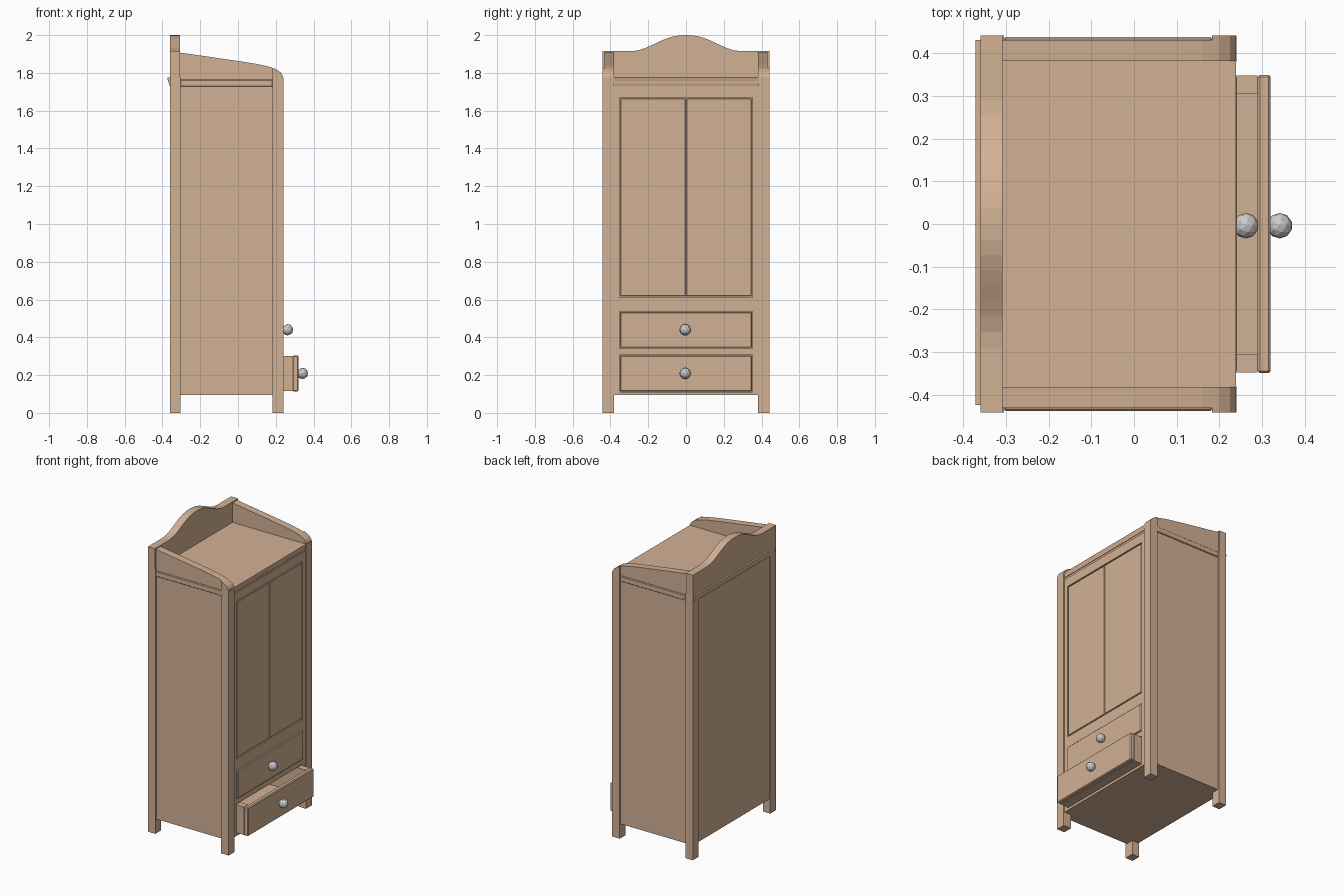
import bpy, bmesh, math

if "Cube" in bpy.data.objects:
    bpy.data.objects.remove(bpy.data.objects["Cube"])

wood = bpy.data.materials.new("wood")
wood.diffuse_color = (0.65, 0.44, 0.30, 1)
wood.use_nodes = True
wood.node_tree.nodes["Principled BSDF"].inputs["Base Color"].default_value = wood.diffuse_color


def finish(name, bm, mat=wood):
    bmesh.ops.recalc_face_normals(bm, faces=bm.faces)
    me = bpy.data.meshes.new(name)
    bm.to_mesh(me)
    bm.free()
    ob = bpy.data.objects.new(name, me)
    bpy.context.collection.objects.link(ob)
    if mat:
        me.materials.append(mat)
    return ob


def box(name, x, y, z, bevel=0):
    bm = bmesh.new()
    bmesh.ops.create_cube(bm, size=1)
    for v in bm.verts:
        v.co = [(r[0] + r[1]) / 2 + c * (r[1] - r[0]) for c, r in zip(v.co, (x, y, z))]
    ob = finish(name, bm)
    if bevel:
        m = ob.modifiers.new("bevel", 'BEVEL')
        m.width, m.segments = bevel, 1
    return ob


def prism(name, pts, a, b, axis):
    """Extrude a profile (u, z) from a to b along x or y."""
    bm = bmesh.new()
    place = (lambda u, z: (a, u, z)) if axis == 'x' else (lambda u, z: (u, a, z))
    f = bm.faces.new([bm.verts.new(place(u, z)) for u, z in pts])
    new = bmesh.ops.extrude_face_region(bm, geom=[f])["geom"]
    d = (b - a, 0, 0) if axis == 'x' else (0, b - a, 0)
    bmesh.ops.translate(bm, vec=d, verts=[g for g in new if isinstance(g, bmesh.types.BMVert)])
    return finish(name, bm)


def span(s, a, b):
    return tuple(sorted((s * a, s * b)))


# Posts, recessed side panels, side mouldings, sloping top sides
slope = [(-0.36, 1.765), (-0.36, 1.915), (-0.31, 1.908), (0.0, 1.863), (0.10, 1.847),
         (0.16, 1.834), (0.20, 1.820), (0.225, 1.803), (0.236, 1.787), (0.24, 1.765)]
for s, side in ((-1, "left"), (1, "right")):
    box(side + "_back_post", (-0.36, -0.305), span(s, 0.38, 0.442), (0, 1.775))
    box(side + "_front_post", (0.183, 0.24), span(s, 0.38, 0.442), (0, 1.775))
    box(side + "_side_panel", (-0.33, 0.21), span(s, 0.41, 0.432), (0.095, 1.772))
    box(side + "_side_moulding", (-0.305, 0.183), span(s, 0.425, 0.438), (1.727, 1.764), 0.004)
    prism(side + "_top_side", slope, s * 0.382, s * 0.432, 'y')
    prism(side + "_top_side_cap", [(0.183, 1.765)] + [(0.183, 1.827)] + slope[6:],
          s * 0.43, s * 0.442, 'y')
    # Front stile and door leaf, with thin seams between them
    box(side + "_front_stile", (0.20, 0.234), span(s, 0.352, 0.38), (0.095, 1.73))
    box(side + "_door", (0.20, 0.234), span(s, 0.003, 0.346), (0.618, 1.664), 0.003)

# Carcass
box("bottom_panel", (-0.35, 0.234), (-0.425, 0.425), (0.095, 0.111))
box("top_panel", (-0.33, 0.234), (-0.425, 0.425), (1.745, 1.777))
box("back_panel", (-0.353, -0.335), (-0.39, 0.39), (0.095, 1.772))
box("door_backing", (0.195, 0.225), (-0.36, 0.36), (0.55, 1.70))
for name, z in (("top_rail", (1.67, 1.73)), ("middle_rail", (0.537, 0.612)),
                ("drawer_rail", (0.308, 0.342))):
    box(name, (0.20, 0.234), (-0.352, 0.352), z)
prism("front_moulding", [(0.21, 1.727), (0.226, 1.727), (0.239, 1.777), (0.21, 1.777)],
      -0.382, 0.382, 'y')
prism("back_moulding", [(-0.35, 1.73), (-0.361, 1.73), (-0.372, 1.762), (-0.372, 1.775), (-0.35, 1.775)],
      -0.425, 0.432, 'y')

# Arched back board
arch = [(0.442 * s, z) for s, z in ((-1, 1.772), (1, 1.772), (1, 1.915))]
for i in range(17):
    t = 1 - i / 8
    arch.append((0.29 * t, 1.915 + 0.0425 * (1 + math.cos(math.pi * abs(t) ** 1.15))))
arch.append((-0.442, 1.915))
prism("arched_back_board", arch, -0.36, -0.308, 'x')


# Drawers: open tray plus a round faceted knob
def drawer(name, x, z0, z1):
    box(name + "_front", (x - 0.03, x), (-0.35, 0.35), (z0, z1), 0.005)
    box(name + "_floor", (x - 0.50, x - 0.03), (-0.348, 0.348), (z0 + 0.001, z0 + 0.02))
    for s in (-1, 1):
        box(name + "_side", (x - 0.50, x - 0.03), span(s, 0.305, 0.348), (z0 + 0.02, z1 - 0.002))
    box(name + "_back", (x - 0.53, x - 0.50), (-0.348, 0.348), (z0, z1 - 0.002))
    bm = bmesh.new()
    bmesh.ops.create_icosphere(bm, subdivisions=2, radius=0.03)
    bmesh.ops.translate(bm, vec=(x + 0.0215, -0.004, (z0 + z1) / 2), verts=bm.verts)
    finish(name + "_knob", bm, None)


drawer("upper_drawer", 0.241, 0.345, 0.535)
drawer("lower_drawer", 0.32, 0.114, 0.304)
